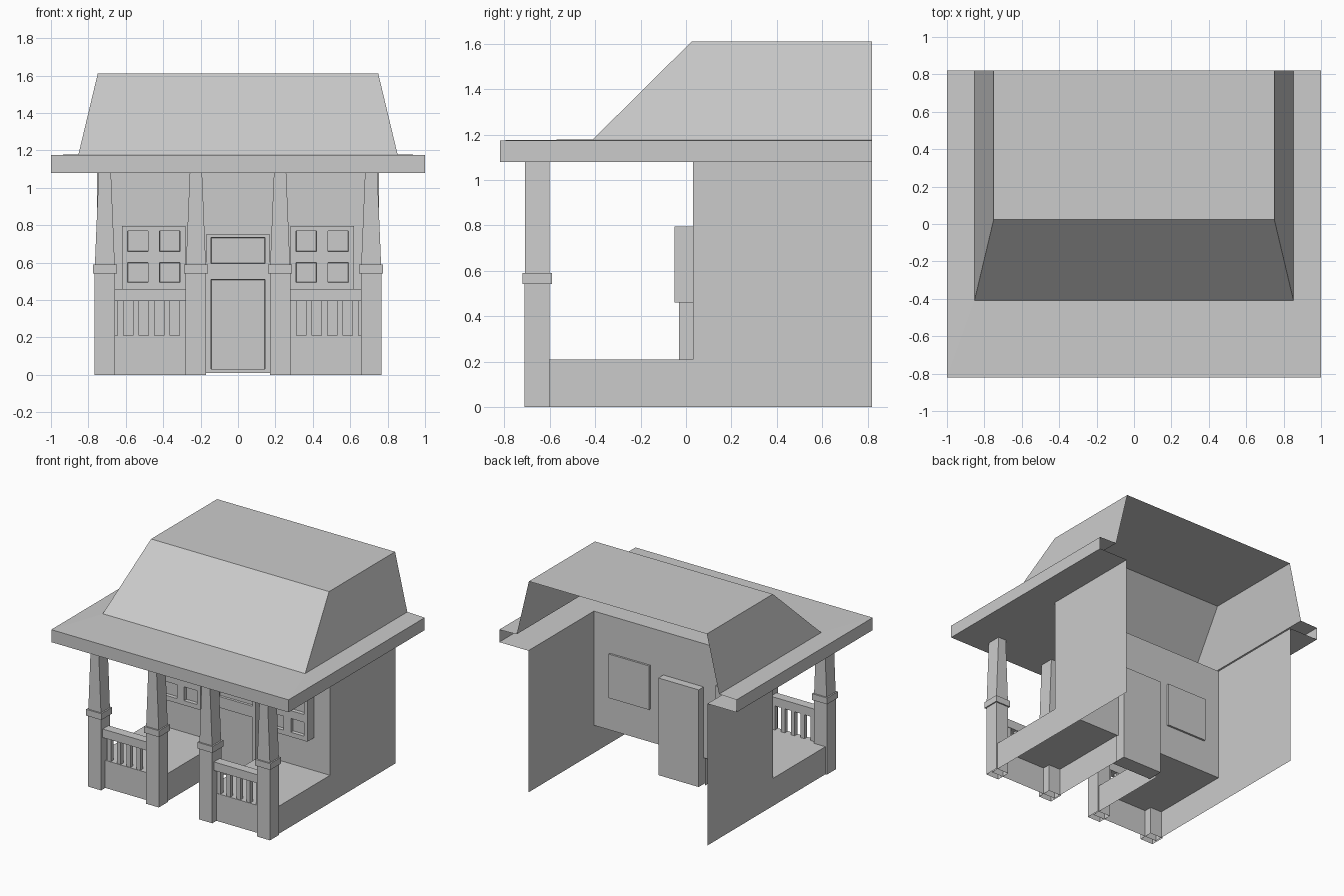
import bpy
import bmesh

cube = bpy.data.objects.get("Cube")
if cube:
    bpy.data.objects.remove(cube, do_unlink=True)

GREY = (0.6, 0.6, 0.6, 1.0)
mat = bpy.data.materials.new("plain grey")
mat.use_nodes = True
mat.diffuse_color = GREY
mat.node_tree.nodes["Principled BSDF"].inputs["Base Color"].default_value = GREY

# Main levels and planes
BACK, WALL_Y, PORCH_Y, EAVE_Y = 0.82, 0.03, -0.66, -0.82
WALL_X, EAVE_X, GAP_X = 0.755, 1.0, 0.18
FLOOR, SOFFIT, EAVE, RIDGE = 0.21, 1.08, 1.175, 1.61


def finish(name, bm, recalc=True):
    bmesh.ops.remove_doubles(bm, verts=bm.verts, dist=0.0005)
    if recalc:
        bmesh.ops.recalc_face_normals(bm, faces=bm.faces)
    mesh = bpy.data.meshes.new(name)
    bm.to_mesh(mesh)
    bm.free()
    mesh.materials.append(mat)
    obj = bpy.data.objects.new(name, mesh)
    bpy.context.collection.objects.link(obj)
    return obj


def sheets(name, polygons):
    """Open shell made of flat polygons."""
    bm = bmesh.new()
    for poly in polygons:
        bm.faces.new([bm.verts.new(p) for p in poly])
    return finish(name, bm)


def block(name, center, size, z0, z1, top_x=1.0, open_bottom=False):
    """Upright box, optionally narrowed in x at the top."""
    bm = bmesh.new()
    bmesh.ops.create_cube(bm, size=1)
    for v in bm.verts:
        taper = top_x if v.co.z > 0 else 1.0
        v.co = (center[0] + v.co.x * size[0] * taper,
                center[1] + v.co.y * size[1],
                z1 if v.co.z > 0 else z0)
    if open_bottom:
        low = [f for f in bm.faces if f.normal.z < -0.9 or
               all(abs(v.co.z - z0) < 1e-5 for v in f.verts)]
        bmesh.ops.delete(bm, geom=low, context='FACES')
    return finish(name, bm)


def panelled(name, xs, zs, y_front, y_back, depth):
    """Slab whose front has sunken panels in every odd grid cell."""
    bm = bmesh.new()
    grid = [[bm.verts.new((x, y_front, z)) for z in zs] for x in xs]
    panels = []
    for i in range(len(xs) - 1):
        for j in range(len(zs) - 1):
            f = bm.faces.new((grid[i][j], grid[i + 1][j],
                              grid[i + 1][j + 1], grid[i][j + 1]))
            if i % 2 and j % 2:
                panels.append(f)
    bm.normal_update()
    rim = [e for e in bm.edges if e.is_boundary]
    new = bmesh.ops.extrude_edge_only(bm, edges=rim)["geom"]
    for v in new:
        if isinstance(v, bmesh.types.BMVert):
            v.co.y = y_back
    bm.faces.new([bm.verts.new((x, y_back, z)) for x, z in
                  ((xs[0], zs[0]), (xs[0], zs[-1]), (xs[-1], zs[-1]), (xs[-1], zs[0]))])
    bm.normal_update()
    bmesh.ops.inset_individual(bm, faces=panels, thickness=0.003, depth=-depth)
    return finish(name, bm, recalc=False)


# Front wall, notched around the door
sheets("front_wall", [[(x, WALL_Y, z) for x, z in (
    (-WALL_X, FLOOR), (-0.17, FLOOR), (-0.17, 0.74), (0.17, 0.74),
    (0.17, FLOOR), (WALL_X, FLOOR), (WALL_X, SOFFIT), (-WALL_X, SOFFIT))]])

# Door
panelled("door", [-0.17, -0.145, 0.145, 0.17],
         [0.01, 0.03, 0.51, 0.595, 0.735, 0.75], -0.03, 0.09, 0.015)

# Posts, porch halves, railings, windows and side walls on both sides
for side, s in (("left", 1), ("right", -1)):
    sheets(side + "_side_wall", [[(s * WALL_X, y, z) for y, z in (
        (BACK, 0), (BACK, SOFFIT), (WALL_Y, SOFFIT),
        (WALL_Y, FLOOR), (PORCH_Y, FLOOR), (PORCH_Y, 0))]])

    a, b = s * GAP_X, s * WALL_X
    sheets(side + "_porch", [
        [(a, PORCH_Y, FLOOR), (b, PORCH_Y, FLOOR), (b, WALL_Y, FLOOR), (a, WALL_Y, FLOOR)],
        [(a, PORCH_Y, 0), (b, PORCH_Y, 0), (b, PORCH_Y, FLOOR), (a, PORCH_Y, FLOOR)],
        [(a, PORCH_Y, 0), (a, WALL_Y, 0), (a, WALL_Y, FLOOR), (a, PORCH_Y, FLOOR)]])

    for place, x in (("inner", 0.225), ("outer", 0.712)):
        c = (s * x, -0.655)
        label = side + "_" + place + "_post"
        block(label + "_base", c, (0.11, 0.11), 0, 0.545, open_bottom=True)
        block(label + "_collar", c, (0.128, 0.13), 0.542, 0.59)
        block(label + "_shaft", c, (0.106, 0.108), 0.59, SOFFIT, top_x=0.62)

    block(side + "_handrail", (s * 0.468, -0.655), (0.38, 0.07), 0.395, 0.46)
    for i in range(5):
        block(side + "_baluster", (s * (0.297 + i * 0.083), -0.64),
              (0.032, 0.032), FLOOR, 0.4)

    xs = sorted(s * x for x in (0.28, 0.31, 0.42, 0.48, 0.59, 0.62))
    panelled(side + "_window", xs, [0.46, 0.495, 0.6, 0.66, 0.77, 0.795],
             -0.05, 0.045, 0.025)

# Eaves: soffit, fascia and the deck around the upper roof
eaves = [[(x, y, SOFFIT) for x, y in (
    (-EAVE_X, EAVE_Y), (EAVE_X, EAVE_Y), (EAVE_X, BACK), (WALL_X, BACK),
    (WALL_X, WALL_Y), (-WALL_X, WALL_Y), (-WALL_X, BACK), (-EAVE_X, BACK))]]
path = [(-EAVE_X, BACK), (-EAVE_X, EAVE_Y), (EAVE_X, EAVE_Y), (EAVE_X, BACK)]
foot = [(-0.853, BACK), (-0.853, -0.41), (0.853, -0.41), (0.853, BACK)]
head = [(-0.75, BACK), (-0.75, 0.025), (0.75, 0.025), (0.75, BACK)]


def bands(lower, z0, upper, z1):
    return [[(*lower[i], z0), (*lower[i + 1], z0), (*upper[i + 1], z1), (*upper[i], z1)]
            for i in range(3)]


eaves += bands(path, SOFFIT, path, EAVE) + bands(path, EAVE, foot, EAVE + 0.004)
sheets("eaves", eaves)

# Upper roof with sloped front and sides, open at the back
sheets("upper_roof", bands(foot, EAVE + 0.004, head, RIDGE) +
       [[(*p, RIDGE) for p in head]])
